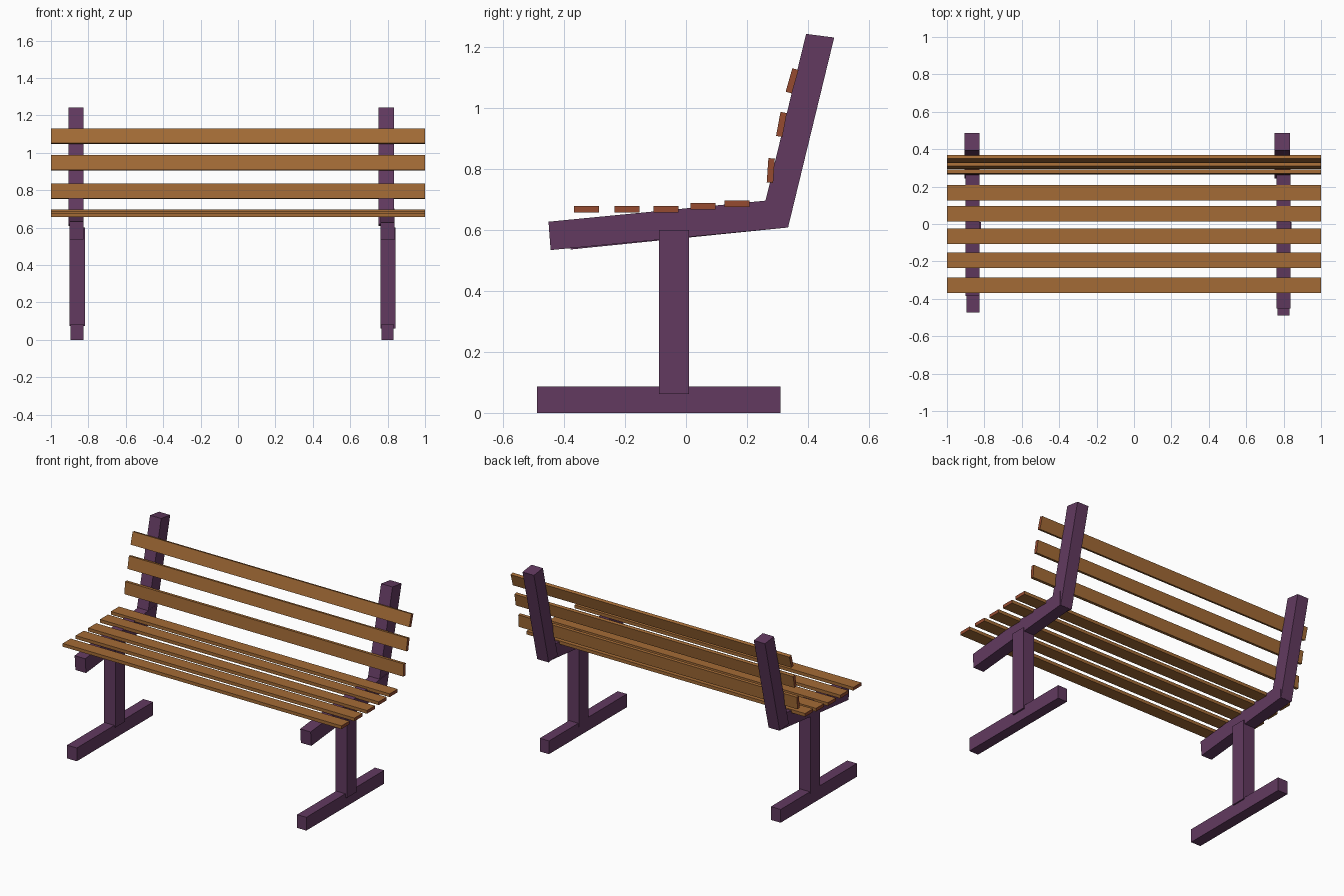
import bpy
import math

if "Cube" in bpy.data.objects:
    bpy.data.objects.remove(bpy.data.objects["Cube"])


def material(name, rgb):
    # sRGB 0-255 converted to linear
    m = bpy.data.materials.new(name)
    lin = [((c / 255 + 0.055) / 1.055) ** 2.4 for c in rgb]
    m.diffuse_color = (*lin, 1)
    m.use_nodes = True
    m.node_tree.nodes["Principled BSDF"].inputs["Base Color"].default_value = m.diffuse_color
    return m


PURPLE = material("purple paint", (98, 58, 96))
WOOD = material("wood", (163, 107, 54))
END = material("red brown end grain", (150, 75, 48))


def prism(name, x0, x1, profile, mats):
    """Extrude a (y, z) profile along x; the two caps use the last material."""
    n = len(profile)
    verts = [(x, y, z) for x in (x0, x1) for y, z in profile]
    faces = [tuple(range(n))[::-1], tuple(range(n, 2 * n))]
    faces += [(i, (i + 1) % n, n + (i + 1) % n, n + i) for i in range(n)]
    mesh = bpy.data.meshes.new(name)
    mesh.from_pydata(verts, [], faces)
    for m in mats:
        mesh.materials.append(m)
    for cap in mesh.polygons[:2]:
        cap.material_index = len(mats) - 1
    mesh.update()
    ob = bpy.data.objects.new(name, mesh)
    bpy.context.collection.objects.link(ob)
    return ob


def rect(y0, y1, z0, z1):
    return [(y0, z0), (y1, z0), (y1, z1), (y0, z1)]


def tilted(cy, cz, w, h, deg):
    # rectangle leaning towards the back
    a = math.radians(deg)
    c, s = math.cos(a), math.sin(a)
    return [(cy + u * c + v * s, cz - u * s + v * c)
            for u, v in rect(-w / 2, w / 2, -h / 2, h / 2)]


# Two side frames: foot, leg, seat arm, back post (slightly uneven)
frames = [
    ("left", (-0.896, -0.826), -0.472, (-0.90, -0.817), 0.075,
     (-0.902, -0.826), [(-0.378, 0.536), (-0.386, 0.632)], (-0.907, -0.827)),
    ("right", (0.766, 0.832), -0.488, (0.762, 0.843), 0.062,
     (0.762, 0.837), [(-0.444, 0.534), (-0.451, 0.627)], (0.751, 0.833)),
]
for side, foot, foot_y, leg, leg_z, arm, front, post in frames:
    prism(side + "_foot", *foot, rect(foot_y, 0.31, 0, 0.086), [PURPLE])
    prism(side + "_leg", *leg, rect(-0.088, 0.01, leg_z, 0.60), [PURPLE])
    prism(side + "_seat_arm", *arm,
          [front[0], (0.334, 0.608), (0.332, 0.703), front[1]], [PURPLE])
    prism(side + "_back_post", *post,
          [(0.242, 0.619), (0.335, 0.609), (0.486, 1.231), (0.394, 1.243)],
          [PURPLE])

# Seat slats: front edge y and underside z
for i, (y, z) in enumerate([(-0.368, 0.657), (-0.235, 0.657), (-0.107, 0.657),
                            (0.014, 0.667), (0.126, 0.676)]):
    prism(f"seat_slat_{i + 1}", -1, 1, rect(y, y + 0.082, z, z + 0.021),
          [WOOD, END])

# Backrest slats: centre and lean angle
for i, (y, z, deg) in enumerate([(0.278, 0.795, 4), (0.313, 0.946, 10.5),
                                 (0.348, 1.089, 16)]):
    prism(f"back_slat_{i + 1}", -1, 1, tilted(y, z, 0.021, 0.08, deg),
          [WOOD, END])
